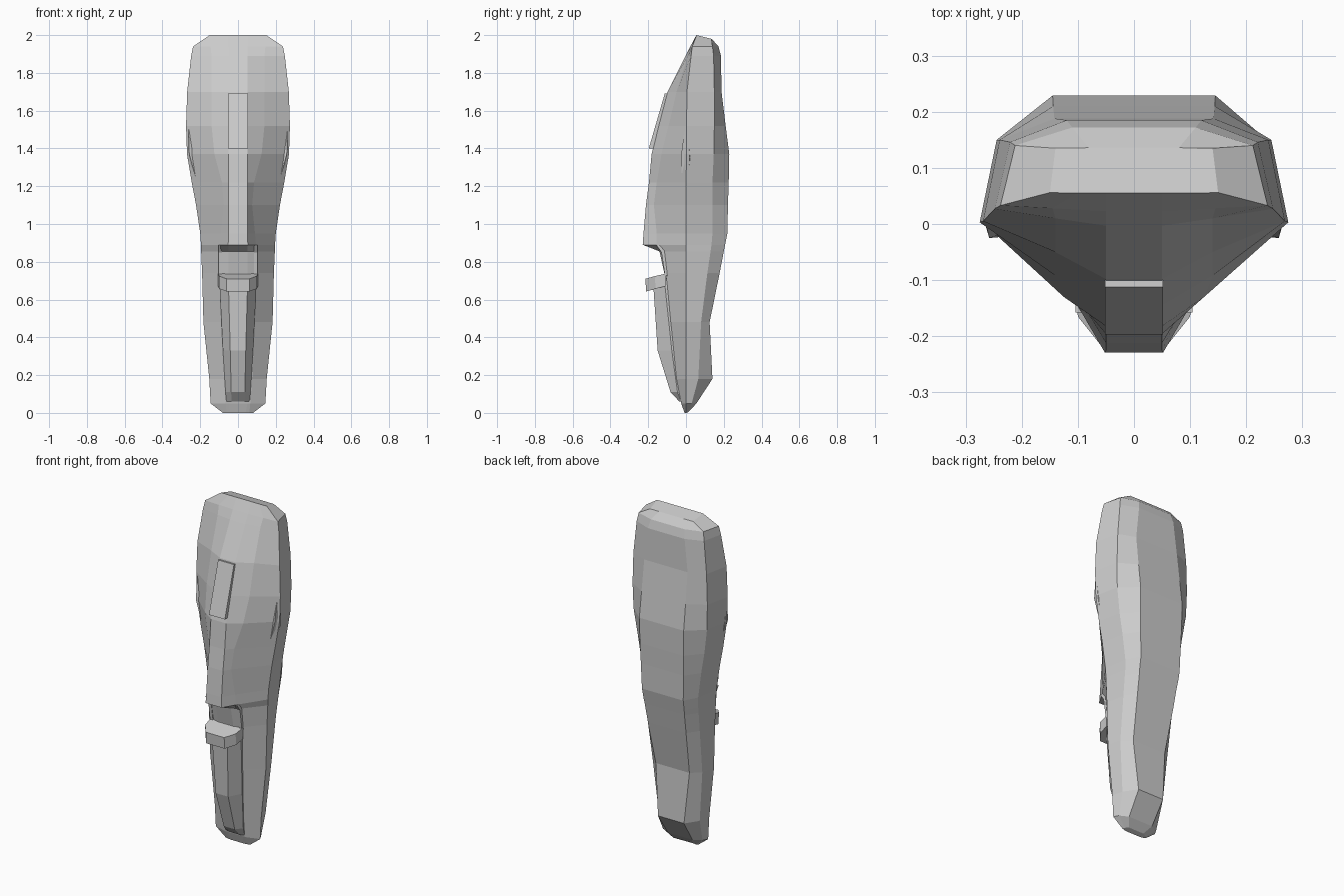
import bpy, bmesh


def finish(name, bm):
    bmesh.ops.recalc_face_normals(bm, faces=bm.faces)
    me = bpy.data.meshes.new(name)
    bm.to_mesh(me)
    bm.free()
    ob = bpy.data.objects.new(name, me)
    bpy.context.collection.objects.link(ob)
    return ob


def loft(name, rings):
    """Skin closed rings of equal point count and cap both ends."""
    bm = bmesh.new()
    loops = [[bm.verts.new(p) for p in r] for r in rings]
    n = len(loops[0])
    for lo, hi in zip(loops, loops[1:]):
        for i in range(n):
            j = (i + 1) % n
            bm.faces.new((lo[i], lo[j], hi[j], hi[i]))
    bm.faces.new(loops[0])
    bm.faces.new(loops[-1])
    return finish(name, bm)


def mirrored(half):
    """Complete a ring from its right half, front to back."""
    return half + [(-x, y, z) for x, y, z in reversed(half)]


def side_profile(name, pts, x0, x1):
    return loft(name, [[(x, y, z) for y, z in pts] for x in (x0, x1)])


# Main shell: z, front flat (x,y), shoulder (x,y), widest (x,y), rear side y, rear flat (x,y)
sections = [
    (0.05, .05, -.025, .065, -.025, .145, 0, .03, .08, .055),
    (0.18, .05, -.050, .075, -.050, .152, 0, .065, .085, .14),
    (0.48, .05, -.090, .090, -.080, .183, 0, .08, .11, .125),
    (0.74, .05, -.115, .100, -.105, .190, 0, .113, .125, .178),
    (0.855, .05, -.140, .095, -.125, .195, 0, .13, .13, .2),
    (0.89, .052, -.229, .095, -.155, .196, 0, .135, .133, .207),
    (0.95, .05, -.225, .090, -.155, .200, 0, .14, .135, .219),
    (1.10, .05, -.212, .075, -.170, .222, 0, .14, .14, .222),
    (1.22, .05, -.196, .085, -.155, .245, 0, .14, .143, .226),
    (1.37, .05, -.182, .125, -.130, .270, .003, .147, .145, .229),
    (1.52, .05, -.145, .140, -.092, .275, .003, .15, .144, .21),
    (1.70, .05, -.098, .140, -.050, .269, .005, .15, .142, .188),
    (1.89, .05, -.003, .140, .010, .248, .027, .146, .12, .185),
    (1.94, .05, .023, .145, .028, .238, .033, .14, .11, .172),
]
rings = [mirrored([(.04, -.008, 0), (.06, -.006, 0), (.08, 0, 0),
                   (.075, .01, .003), (.05, .018, .01)])]
for z, a, ya, b, yb, w, yw, yr, c, yc in sections:
    rings.append(mirrored([(a, ya, z), (b, yb, z), (w, yw, z),
                           (w * .89, yr, z), (c, yc, z)]))
rings.append(mirrored([(.05, .055, 2), (.10, .055, 2), (.15, .056, 2),
                       (.14, .135, 1.98), (.08, .136, 1.98)]))
loft("body_shell", rings)

# Raised faceted strip down the front of the handle
strip = []
for z, a, ya, b, yb in [(.06, .035, -.035, .062, -.025), (.11, .036, -.082, .066, -.045),
                        (.33, .041, -.150, .08, -.075), (.66, .05, -.172, .097, -.11),
                        (.71, .05, -.125, .095, -.11)]:
    strip.append(mirrored([(a, ya, z), (b, yb, z), (b - .005, 0, z)]))
loft("handle_strip", strip)

# Display bar on the upper front
side_profile("display_bar", [(-.112, 1.692), (-.197, 1.40), (-.15, 1.40), (-.08, 1.69)],
             -.052, .052)

# Curved finger tab below the recess
tab = []
for z, dy, dz in [(.643, .004, .028), (.71, 0, .028)]:
    tab.append(mirrored([(.06, -.215 + dy, z), (.10, -.165 + dy, z + dz * .5),
                         (.105, -.105, z + dz)]))
loft("finger_tab", tab)

# Thin side walls framing the recess
for s in (-1, 1):
    side_profile("recess_wall", [(-.158, .89), (-.13, .85), (-.112, .73), (-.06, .71), (-.06, .89)],
                 s * .085, s * .104)

# Small grip facets under the widest point on each side
for s in (-1, 1):
    rim = [(.262, -.008, 1.50), (.258, -.025, 1.37), (.225, -.022, 1.25),
           (.240, .012, 1.25), (.268, .020, 1.35), (.270, .015, 1.42)]
    loft("side_grip", [[(s * x, y, z) for x, y, z in rim],
                       [(s * (x - .03), y + .01, z) for x, y, z in rim]])
